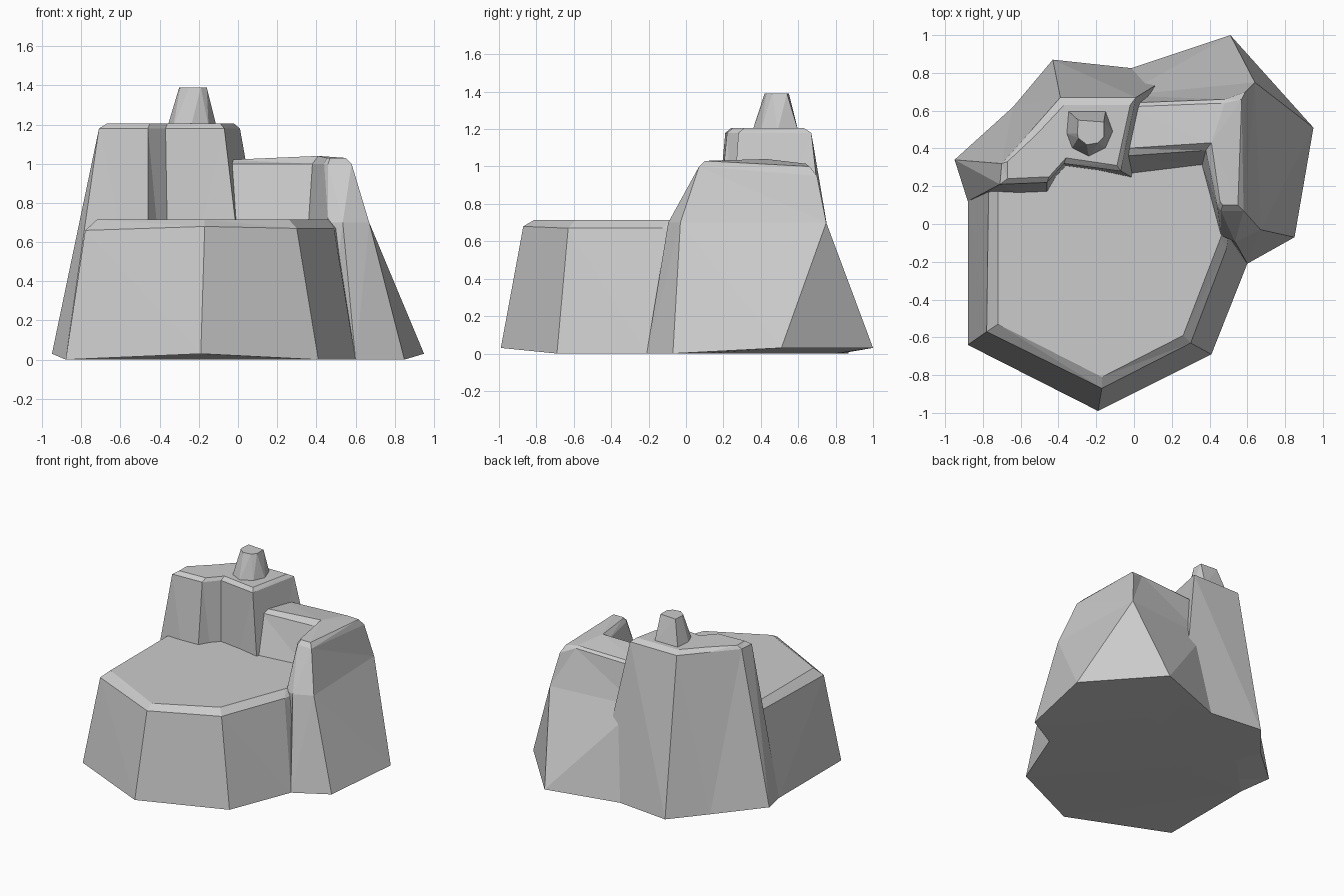
import bpy, bmesh

if "Cube" in bpy.data.objects:
    bpy.data.objects.remove(bpy.data.objects["Cube"])


def loft(name, *rings):
    """Stack of outlines (z, [(x, y[, own z])...]), counter-clockwise, capped at both ends."""
    bm = bmesh.new()
    loops = [[bm.verts.new((p[0], p[1], p[2] if len(p) > 2 else z)) for p in pts]
             for z, pts in rings]
    bm.faces.new(loops[0][::-1])
    bm.faces.new(loops[-1])
    n = len(loops[0])
    for a, b in zip(loops, loops[1:]):
        for i in range(n):
            j = (i + 1) % n
            bm.faces.new((a[i], a[j], b[j], b[i]))
    bmesh.ops.remove_doubles(bm, verts=bm.verts, dist=0.0005)
    bmesh.ops.triangulate(bm, faces=bm.faces)
    bmesh.ops.recalc_face_normals(bm, faces=bm.faces)
    me = bpy.data.meshes.new(name)
    bm.to_mesh(me)
    bm.free()
    ob = bpy.data.objects.new(name, me)
    bpy.context.collection.objects.link(ob)
    return ob


# Low front plateau with a chamfered rim
plateau = loft(
    "rock_outcrop",
    (0, [(-.88, -.64), (-.19, -.99), (.41, -.69), (.60, -.21), (.62, .1), (.3, .5), (-.6, .4), (-.88, .12)]),
    (.67, [(-.78, -.57, .66), (-.17, -.87, .68), (.30, -.63), (.49, -.13), (.53, .1), (.3, .5), (-.6, .4), (-.77, .17)]),
    (.715, [(-.72, -.53), (-.17, -.81), (.26, -.59), (.46, -.07), (.52, .1), (.3, .5), (-.6, .4), (-.72, .17)]))

# Tall block at the back left
tower = loft(
    "tall_block",
    (0, [(-.88, .12), (-.46, .10), (-.35, .29), (.07, .20), (.22, .80), (-.43, .87), (-.64, .62), (-.95, .34)]),
    (1.18, [(-.71, .21), (-.46, .22), (-.37, .32), (-.07, .28), (.01, .67), (-.39, .67), (-.54, .50), (-.70, .32)]),
    (1.205, [(-.67, .24), (-.45, .25), (-.36, .35), (-.09, .31), (-.02, .63), (-.37, .63), (-.52, .47), (-.67, .33)]))

# Curved ridge wrapping the back right
ridge = loft(
    "ridge",
    (0, [(-.05, .26), (.34, .25), (.45, -.05), (.60, -.21), (.85, -.07), (.95, .51), (.51, 1.0), (-.08, .803)]),
    (.70, [(-.05, .26), (.36, .31), (.46, -.06), (.535, -.095), (.67, -.03), (.64, .75), (.64, .75), (-.06, .68)]),
    (1.0, [(-.05, .36), (.38, .39), (.44, .10), (.46, .07), (.58, .07), (.59, .70, .95), (.48, .66), (-.05, .64, .98)]),
    (1.03, [(-.05, .40, 1.02), (.41, .43, 1.04), (.455, .12), (.47, .10), (.55, .10), (.57, .66, 1.0), (.48, .64, 1.015), (-.05, .62, 1.0)]))

# Small peg on the summit
peg = loft(
    "summit_peg",
    (1.19, [(-.36, .48), (-.33, .40), (-.24, .355), (-.15, .40), (-.11, .49), (-.15, .60), (-.35, .60)]),
    (1.39, [(-.30, .48), (-.295, .455), (-.25, .42), (-.19, .43), (-.16, .46), (-.16, .54), (-.295, .55)]))

# Merge the blocks into one solid rock
bpy.context.view_layer.objects.active = plateau
for part in (tower, ridge, peg):
    mod = plateau.modifiers.new("union", 'BOOLEAN')
    mod.operation = 'UNION'
    mod.solver = 'EXACT'
    mod.object = part
    bpy.ops.object.modifier_apply(modifier=mod.name)
    bpy.data.objects.remove(part)

# Outermost corners of the footing lift slightly
for v in plateau.data.vertices:
    if v.co.z < .001 and max(abs(v.co.x), abs(v.co.y)) > .9:
        v.co.z = .03
